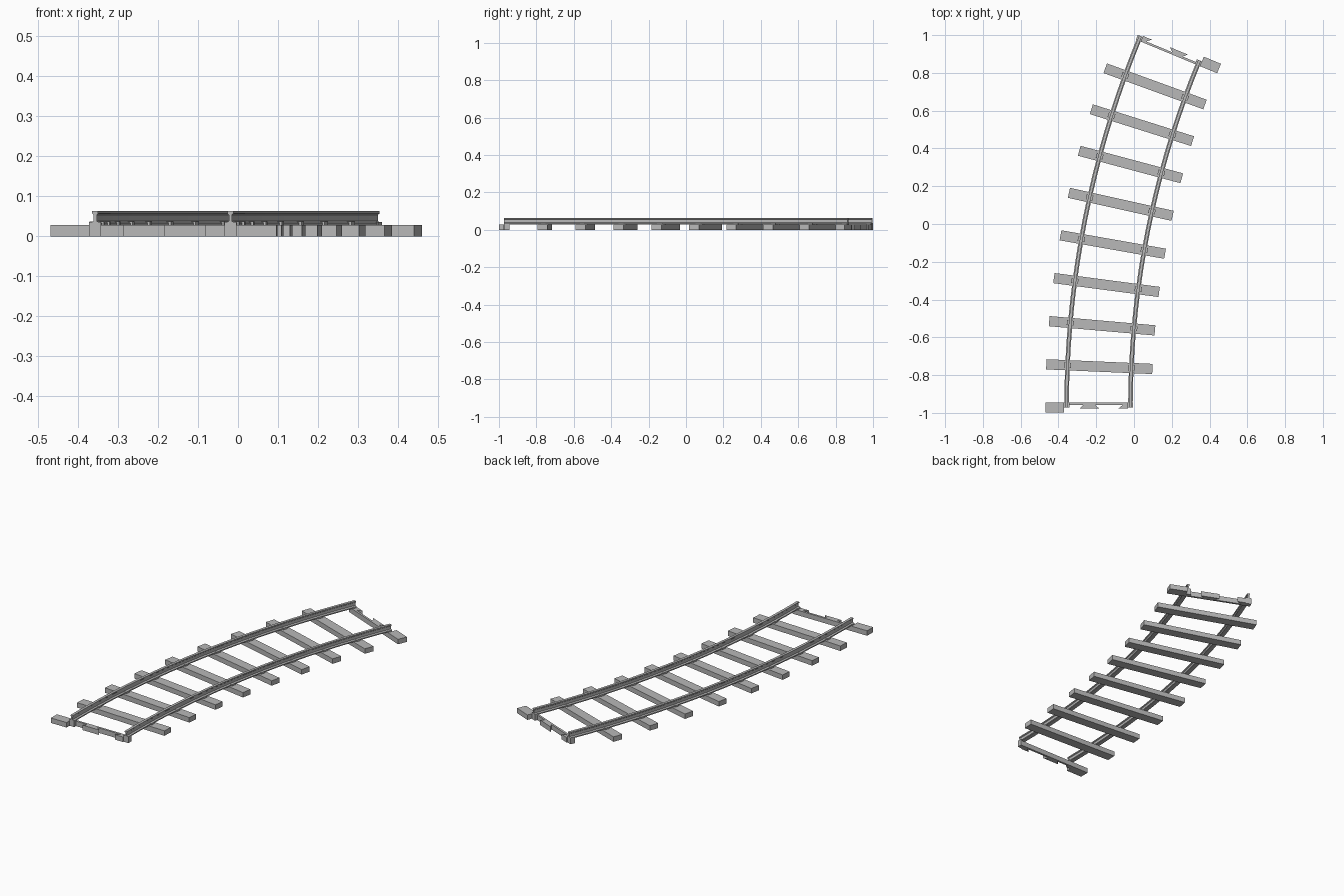
import bpy
import bmesh
from math import sin, cos, radians

if "Cube" in bpy.data.objects:
    bpy.data.objects.remove(bpy.data.objects["Cube"], do_unlink=True)

# Track dimensions
RADIUS = 4.972
START_X, START_Y = -0.188, -0.972
ARC = radians(22.5)
BAYS = 9
HALF_GAUGE = 0.169
TIE_HALF, TIE_W, TIE_TOP = 0.281, 0.054, 0.028

grey = bpy.data.materials.new("track grey")
grey.use_nodes = True
colour = (0.48, 0.48, 0.48, 1)
grey.diffuse_color = colour
grey.node_tree.nodes["Principled BSDF"].inputs["Base Color"].default_value = colour


def on_track(angle, u, v, z):
    """Point at an arc angle: u across to the inside, v along the track."""
    c, s = cos(angle), sin(angle)
    r = RADIUS - u
    return (START_X + RADIUS - r * c + v * s, START_Y + r * s + v * c, z)


def finish(name, bm):
    bmesh.ops.recalc_face_normals(bm, faces=bm.faces)
    mesh = bpy.data.meshes.new(name)
    bm.to_mesh(mesh)
    bm.free()
    mesh.materials.append(grey)
    obj = bpy.data.objects.new(name, mesh)
    bpy.context.collection.objects.link(obj)
    return obj


def loft(bm, rings):
    """Skin equal closed rings of points and cap both ends."""
    rows = [[bm.verts.new(p) for p in ring] for ring in rings]
    n = len(rows[0])
    for a, b in zip(rows, rows[1:]):
        for i in range(n):
            j = (i + 1) % n
            bm.faces.new((a[i], a[j], b[j], b[i]))
    bm.faces.new(rows[0])
    bm.faces.new(rows[-1])


def prism(bm, angle, outline, z0, z1, turn=1):
    """Upright block from a u, v outline; turn=-1 spins it half a turn."""
    loft(bm, [[on_track(angle, turn * u, turn * v, z) for u, v in outline]
              for z in (z0, z1)])


def rect(u0, u1, v0, v1):
    return [(u0, v0), (u1, v0), (u1, v1), (u0, v1)]


# Rails: I-shaped profile swept along the arc
half = [(0.012, 0.028), (0.012, 0.034), (0.004, 0.038),
        (0.004, 0.054), (0.0075, 0.057), (0.0075, 0.063)]
profile = half + [(-u, z) for u, z in reversed(half)]
steps = BAYS * 2
for name, side in (("outer_rail", -1), ("inner_rail", 1)):
    bm = bmesh.new()
    loft(bm, [[on_track(ARC * i / steps, side * HALF_GAUGE + u, 0, z)
               for u, z in profile] for i in range(steps + 1)])
    rail = finish(name, bm)
    bpy.context.view_layer.objects.active = rail
    rail.select_set(True)
    bpy.ops.object.shade_smooth_by_angle(angle=radians(20))
    rail.select_set(False)

# Full ties, each with a chair under both rails
for i in range(1, BAYS):
    angle = ARC * i / BAYS
    bm = bmesh.new()
    prism(bm, angle, rect(-TIE_HALF, TIE_HALF, -TIE_W / 2, TIE_W / 2), 0, TIE_TOP)
    finish(f"tie_{i}", bm)
    bm = bmesh.new()
    for side in (-1, 1):
        u = side * HALF_GAUGE
        prism(bm, angle, rect(u - 0.018, u + 0.018, -0.013, 0.013), TIE_TOP, 0.037)
    finish(f"rail_chairs_{i}", bm)

# Interlocking half ties: identical at both ends, turned half a turn
for name, angle, turn in (("front_joint", 0, 1), ("back_joint", ARC, -1)):
    bm = bmesh.new()
    inner = TIE_W / 2
    lip = inner - 0.012
    prism(bm, angle, rect(-TIE_HALF, -0.183, -inner, inner), 0, TIE_TOP, turn)
    prism(bm, angle, rect(-0.183, 0.183, lip, inner), 0, TIE_TOP, turn)
    # dovetail tabs
    prism(bm, angle, [(-0.08, lip), (-0.02, lip), (0.004, -0.005), (-0.1, -0.005)],
          0, TIE_TOP, turn)
    prism(bm, angle, [(0.13, lip), (0.155, lip), (0.155, -0.005), (0.105, -0.005)],
          0, TIE_TOP, turn)
    # blocks carrying the rail ends
    for side in (-1, 1):
        u = side * HALF_GAUGE
        prism(bm, angle, rect(u - 0.015, u + 0.015, 0, inner), 0, 0.036, turn)
    finish(name, bm)
